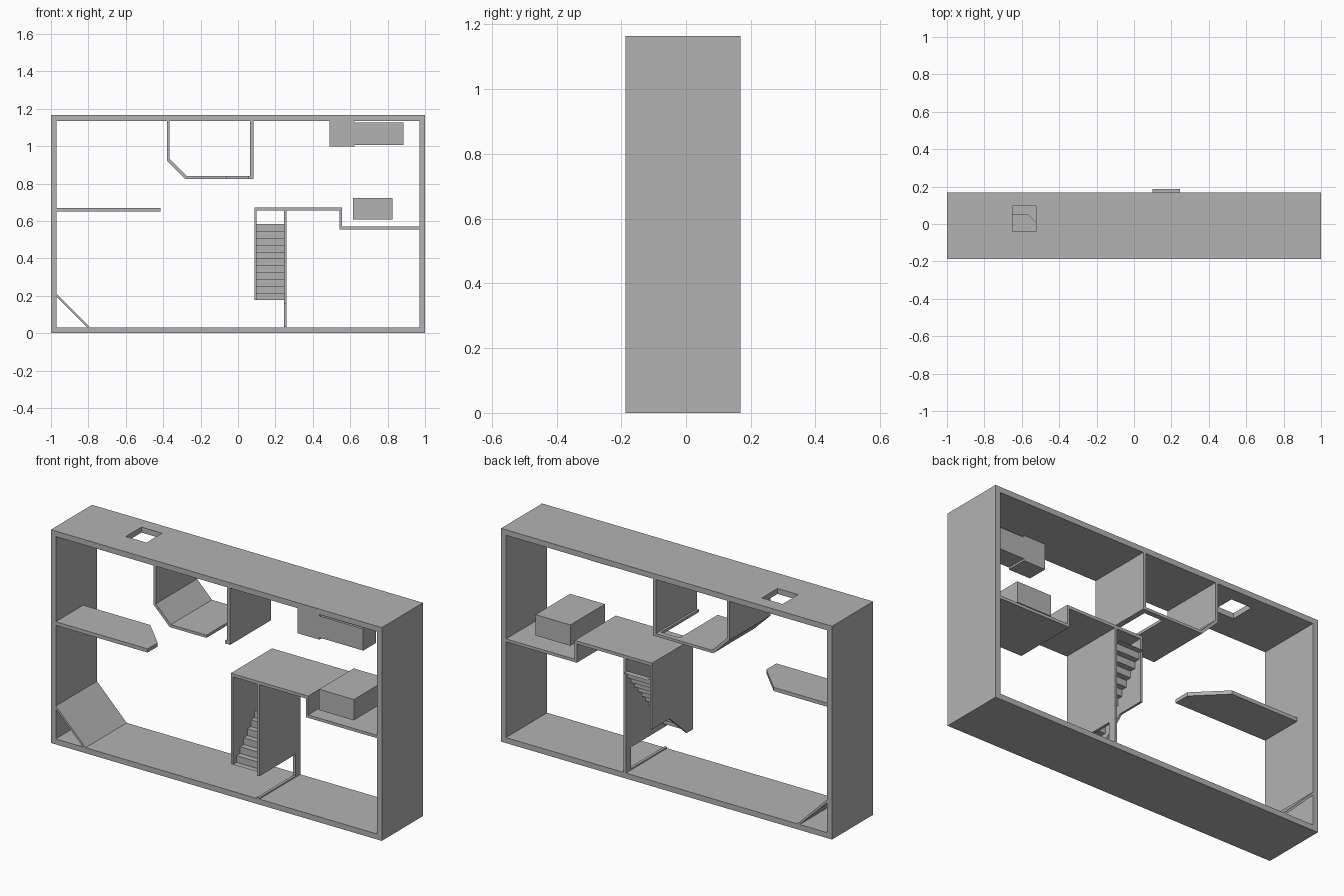
import bpy, bmesh

cube = bpy.data.objects.get("Cube")
if cube:
    bpy.data.objects.remove(cube)

FRONT, BACK = -0.187, 0.168
TOP, WALL = 1.165, 0.03
CEIL = TOP - WALL

grey = bpy.data.materials.new("plain grey")
grey.use_nodes = True
grey.diffuse_color = (0.45, 0.45, 0.45, 1)
grey.node_tree.nodes["Principled BSDF"].inputs["Base Color"].default_value = grey.diffuse_color


def finish(name, bm):
    mesh = bpy.data.meshes.new(name)
    bm.to_mesh(mesh)
    bm.free()
    mesh.materials.append(grey)
    obj = bpy.data.objects.new(name, mesh)
    bpy.context.collection.objects.link(obj)
    return obj


def prism(name, axis, outline, start=FRONT, end=BACK):
    """Extrude a flat outline along an axis; the outline uses the other two axes in order."""
    def place(p, w):
        co = list(p)
        co.insert("xyz".index(axis), w)
        return co
    bm = bmesh.new()
    face = bm.faces.new([bm.verts.new(place(p, start)) for p in outline])
    grown = bmesh.ops.extrude_face_region(bm, geom=[face])["geom"]
    shift = place((0, 0), end - start)
    bmesh.ops.translate(bm, vec=shift, verts=[g for g in grown if isinstance(g, bmesh.types.BMVert)])
    bmesh.ops.recalc_face_normals(bm, faces=bm.faces)
    return finish(name, bm)


def box(name, x0, x1, z0, z1, y0=FRONT, y1=BACK):
    return prism(name, "y", [(x0, z0), (x1, z0), (x1, z1), (x0, z1)], y0, y1)


def cut(obj, cutters):
    for c in cutters:
        c.hide_render = True
        mod = obj.modifiers.new("cut", "BOOLEAN")
        mod.operation, mod.solver, mod.object = "DIFFERENCE", "EXACT", c
    bpy.context.view_layer.update()
    graph = bpy.context.evaluated_depsgraph_get()
    mesh = bpy.data.meshes.new_from_object(obj.evaluated_get(graph))
    obj.modifiers.clear()
    obj.data = mesh
    for c in cutters:
        bpy.data.objects.remove(c)


# Outer shell, open front and back, with a roof hatch
shell = box("outer_shell", -1, 1, 0, TOP)
cut(shell, [box("opening_cutter", -1 + WALL, 1 - WALL, WALL, CEIL, -0.5, 0.5),
            box("hatch_cutter", -0.65, -0.525, 1.1, 1.3, -0.04, 0.095)])

# Sloping slab in the lower corner
prism("corner_ramp", "y", [(-0.97, 0.21), (-0.79, WALL), (-0.805, WALL), (-0.97, 0.193)])

# Shelf with a clipped back corner
prism("side_shelf", "z", [(-0.97, FRONT), (-0.415, FRONT), (-0.415, -0.1),
                          (-0.565, 0.05), (-0.97, 0.05)], 0.65, 0.67)

# Hanging room: bent side wall, notched floor, straight wall
prism("room_bent_wall", "y", [(-0.38, CEIL), (-0.38, 0.922), (-0.282, 0.825), (-0.275, 0.825),
                              (-0.275, 0.84), (-0.365, 0.93), (-0.365, CEIL)])
prism("room_floor", "z", [(-0.275, FRONT), (-0.06, FRONT), (-0.06, 0.14), (0.053, 0.14),
                          (0.053, FRONT), (0.083, FRONT), (0.083, BACK), (-0.275, BACK)], 0.825, 0.84)
box("room_straight_wall", 0.065, 0.083, 0.84, CEIL)

# Stepped upper platform
prism("platform", "y", [(0.088, 0.655), (0.542, 0.655), (0.542, 0.553), (0.97, 0.553),
                        (0.97, 0.569), (0.555, 0.569), (0.555, 0.672), (0.088, 0.672)])

# Stairwell walls
prism("stair_outer_wall", "x", [(FRONT, 0.176), (-0.135, 0.176), (0.015, 0.31), (BACK, 0.31),
                                (BACK, 0.655), (FRONT, 0.655)], 0.088, 0.1)
prism("stair_door_wall", "x", [(FRONT, 0.155), (0.125, 0.155), (0.125, WALL), (BACK, WALL),
                               (BACK, 0.655), (FRONT, 0.655)], 0.245, 0.26)
box("door_threshold", 0.245, 0.26, WALL, 0.037, FRONT, 0.125)

# Staircase as a thin folded sheet
bm = bmesh.new()
steps, run, rise = 12, 0.0312, 0.037
path = []
for i in range(steps):
    z = 0.176 + i * rise
    path += [(FRONT + i * run, z), (FRONT + (i + 1) * run, z)]
rows = [[bm.verts.new((x, y, z)) for x in (0.1, 0.245)] for y, z in path]
for a, b in zip(rows, rows[1:]):
    bm.faces.new((a[0], a[1], b[1], b[0]))
finish("staircase", bm)

# Loose blocks
box("platform_block", 0.615, 0.825, 0.608, 0.722, -0.178, 0.12)
box("ceiling_block", 0.49, 0.622, 0.997, CEIL, -0.185, -0.073)
box("ceiling_side_block", 0.622, 0.885, 1.007, 1.125, -0.183, -0.073)
